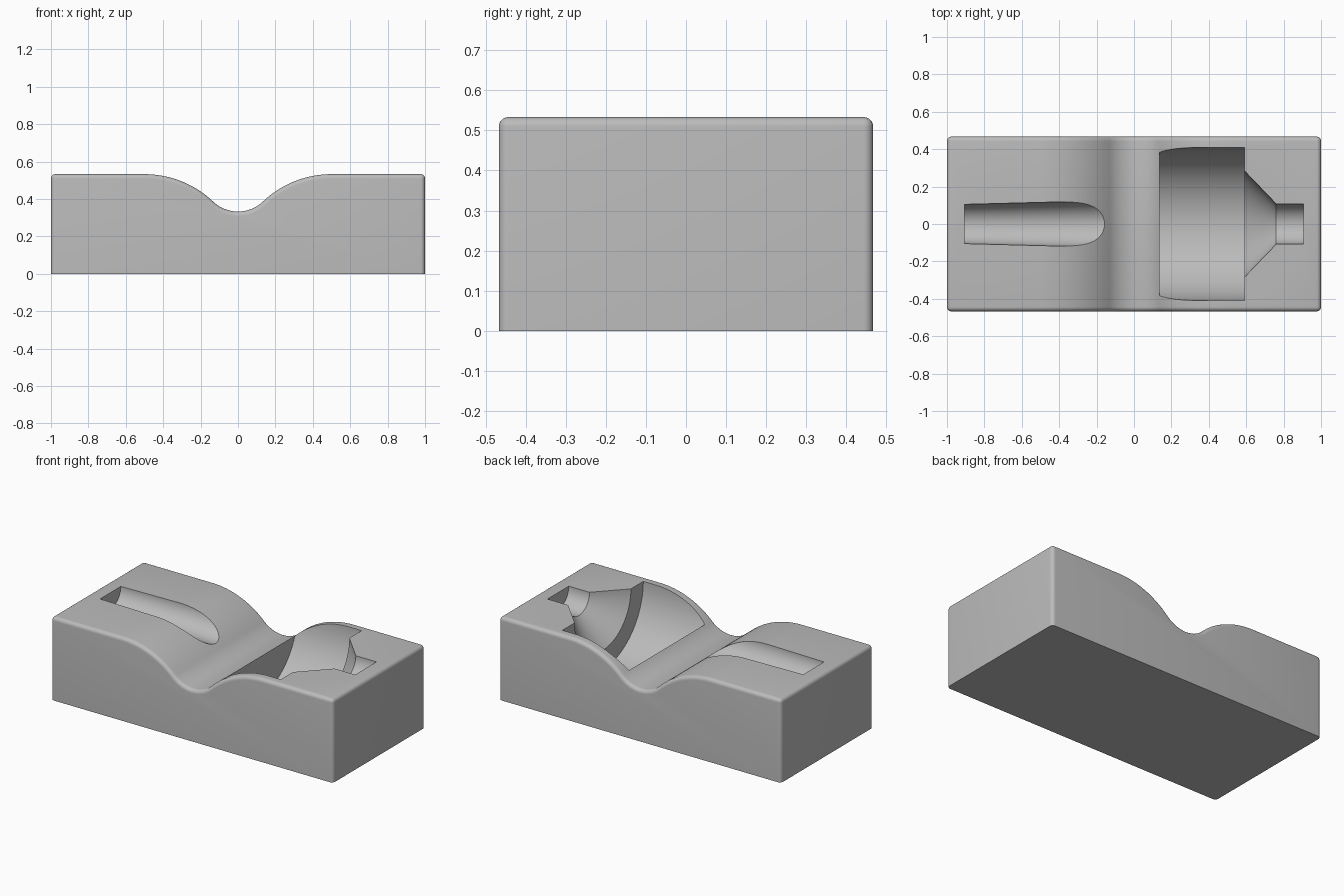
import bpy
import bmesh
from math import sin, cos, asin, pi, radians

cube = bpy.data.objects.get("Cube")
if cube:
    bpy.data.objects.remove(cube, do_unlink=True)

LENGTH, DEPTH, TOP = 1.0, 0.467, 0.533   # half length, half depth, height
HILL_X, HILL_R = 0.5, 0.533              # convex shoulder arc
DIP_R, DIP_Z = 0.192, 0.333              # concave trough arc

grey = bpy.data.materials.new("plain grey")
grey.use_nodes = True
colour = (0.5, 0.5, 0.5, 1)
grey.diffuse_color = colour
grey.node_tree.nodes["Principled BSDF"].inputs["Base Color"].default_value = colour


def add_object(name, bm):
    bmesh.ops.recalc_face_normals(bm, faces=bm.faces)
    mesh = bpy.data.meshes.new(name)
    bm.to_mesh(mesh)
    bm.free()
    mesh.materials.append(grey)
    obj = bpy.data.objects.new(name, mesh)
    bpy.context.collection.objects.link(obj)
    return obj


def top_profile():
    """Right half of the wavy top, from the trough centre to the end."""
    slope = asin(HILL_X / (HILL_R + DIP_R))
    n = 16
    dip = [(DIP_R * sin(slope * i / n), DIP_Z + DIP_R * (1 - cos(slope * i / n)))
           for i in range(n + 1)]
    hill = [(HILL_X - HILL_R * sin(slope * (1 - i / n)),
             TOP - HILL_R * (1 - cos(slope * (1 - i / n)))) for i in range(1, n + 1)]
    return dip + hill + [(LENGTH, TOP)]


def make_block():
    half = top_profile()
    outline = [(-x, z) for x, z in reversed(half)] + half[1:]
    outline += [(LENGTH, 0), (-LENGTH, 0)]
    bm = bmesh.new()
    side = bm.faces.new([bm.verts.new((x, -DEPTH, z)) for x, z in outline])
    ext = bmesh.ops.extrude_face_region(bm, geom=[side], use_keep_orig=True)
    moved = [v for v in ext["geom"] if isinstance(v, bmesh.types.BMVert)]
    bmesh.ops.translate(bm, verts=moved, vec=(0, 2 * DEPTH, 0))
    bmesh.ops.recalc_face_normals(bm, faces=bm.faces)
    # Round the top rim and upright corners, leaving the base sharp
    rim = [e for e in bm.edges
           if max(v.co.z for v in e.verts) > 0.01
           and e.calc_face_angle(0) > radians(60)]
    bmesh.ops.bevel(bm, geom=rim, offset=0.024, offset_type='OFFSET',
                    segments=6, profile=0.5, affect='EDGES', clamp_overlap=False)
    return add_object("wavy_block", bm)


def make_turned(name, profile, steps=128):
    """Solid turned about the x axis at the height of the block's top."""
    bm = bmesh.new()
    rings = [[bm.verts.new((x, r * cos(2 * pi * i / steps),
                            TOP + r * sin(2 * pi * i / steps)))
              for i in range(steps)] for x, r in profile]
    for a, b in zip(rings, rings[1:]):
        for i in range(steps):
            j = (i + 1) % steps
            bm.faces.new((a[i], a[j], b[j], b[i]))
    bm.faces.new(rings[0])
    bm.faces.new(rings[-1])
    obj = add_object(name, bm)
    obj.hide_render = True
    return obj


block = make_block()

# Pockets: a stepped body with cone and neck, and a tapered finger groove
cutters = [
    make_turned("body_pocket", [(0.135, 0.41), (0.59, 0.41), (0.59, 0.285),
                                (0.76, 0.108), (0.907, 0.108)]),
    make_turned("finger_groove", [(-0.905, 0.105), (-0.1, 0.126)]),
]

bpy.ops.object.select_all(action='DESELECT')
block.select_set(True)
bpy.context.view_layer.objects.active = block
for cutter in cutters:
    mod = block.modifiers.new(cutter.name, 'BOOLEAN')
    mod.operation = 'DIFFERENCE'
    mod.solver = 'EXACT'
    mod.object = cutter
    bpy.ops.object.modifier_apply(modifier=mod.name)
    bpy.data.objects.remove(cutter, do_unlink=True)

bpy.ops.object.shade_smooth_by_angle(angle=radians(30))
